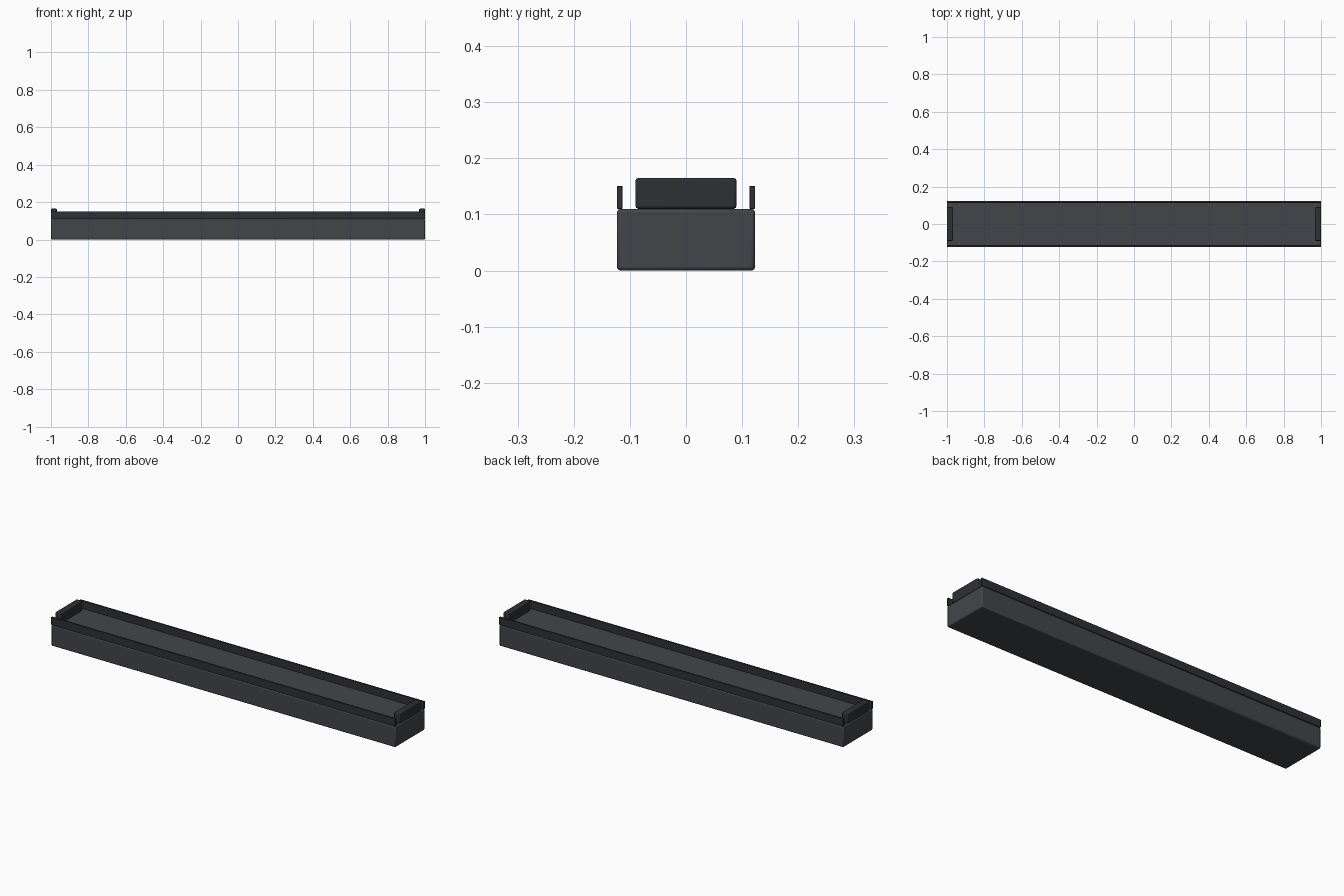
import bpy

if "Cube" in bpy.data.objects:
    bpy.data.objects.remove(bpy.data.objects["Cube"])


def material(name, rgb):
    m = bpy.data.materials.new(name)
    m.diffuse_color = (*rgb, 1)
    m.use_nodes = True
    m.node_tree.nodes["Principled BSDF"].inputs["Base Color"].default_value = m.diffuse_color
    return m


def box(name, lo, hi, bevel, mat):
    """Rounded box spanning lo..hi."""
    size = [b - a for a, b in zip(lo, hi)]
    centre = [(a + b) / 2 for a, b in zip(lo, hi)]
    bpy.ops.mesh.primitive_cube_add(size=1, location=centre)
    ob = bpy.context.object
    ob.name = name
    ob.scale = size
    bpy.ops.object.transform_apply(location=False, rotation=False, scale=True)
    mod = ob.modifiers.new("rounded_edges", "BEVEL")
    mod.width = bevel
    mod.segments = 2
    ob.data.materials.append(mat)
    bpy.ops.object.shade_smooth_by_angle()
    return ob


body_mat = material("dark_grey", (0.055, 0.06, 0.068))
trim_mat = material("charcoal", (0.027, 0.03, 0.035))

# Long beam
box("beam", (-1, -0.123, 0), (1, 0.123, 0.11), 0.006, body_mat)

for side, s in (("left", -1), ("right", 1)):
    # Upright plates at both ends
    xs = sorted((s * 0.968, s * 1.0))
    box(f"{side}_end_plate", (xs[0], -0.09, 0.11), (xs[1], 0.09, 0.165), 0.005, trim_mat)

for side, s in (("front", -1), ("back", 1)):
    # Thin rails along the long edges
    ys = sorted((s * 0.113, s * 0.123))
    box(f"{side}_rail", (-1, ys[0], 0.11), (1, ys[1], 0.151), 0.0015, trim_mat)
